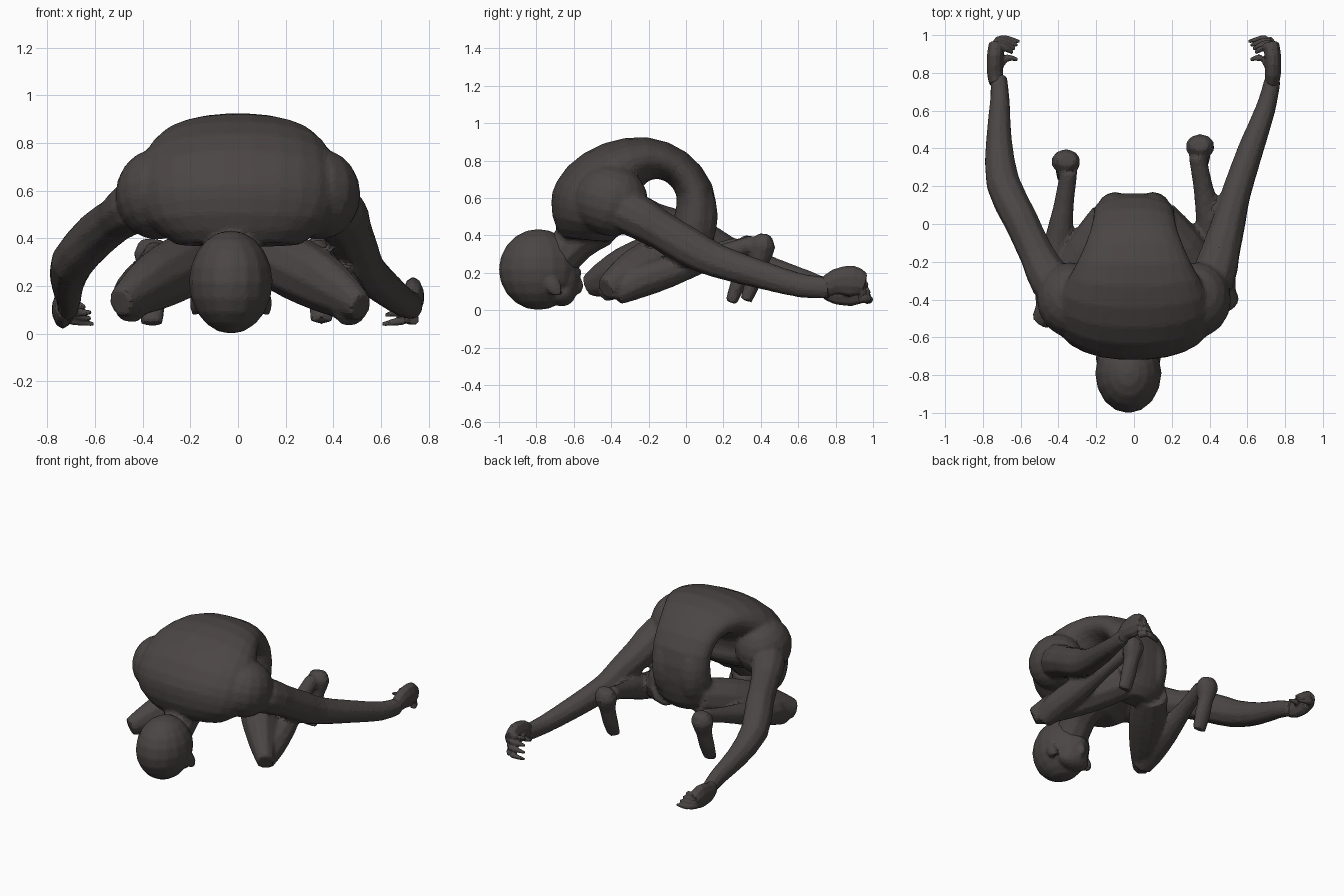
import bpy, bmesh, math
from mathutils import Vector, Matrix

cube = bpy.data.objects.get("Cube")
if cube:
    bpy.data.objects.remove(cube)

skin = bpy.data.materials.new("dark_grey_brown")
skin.use_nodes = True
skin.diffuse_color = (0.07, 0.061, 0.059, 1)
skin.node_tree.nodes["Principled BSDF"].inputs["Base Color"].default_value = skin.diffuse_color


def finish(name, bm, voxel):
    """Fuse overlapping volumes into one low-poly skin."""
    bmesh.ops.recalc_face_normals(bm, faces=bm.faces)
    mesh = bpy.data.meshes.new(name)
    bm.to_mesh(mesh)
    bm.free()
    mesh.materials.append(skin)
    obj = bpy.data.objects.new(name, mesh)
    bpy.context.collection.objects.link(obj)
    remesh = obj.modifiers.new("Fuse", 'REMESH')
    remesh.mode = 'VOXEL'
    remesh.voxel_size = voxel
    blend = obj.modifiers.new("Blend", 'SMOOTH')
    blend.factor = 0.5
    blend.iterations = 4
    facet = obj.modifiers.new("Facet", 'DECIMATE')
    facet.ratio = 0.2


def spline(pts, steps):
    """Catmull-Rom resampling of tuples."""
    vs = [Vector(p) for p in pts]
    vs = [vs[0] * 2 - vs[1]] + vs + [vs[-1] * 2 - vs[-2]]
    out = []
    for i in range(1, len(vs) - 2):
        a, b, c, d = vs[i - 1:i + 3]
        for k in range(steps):
            t = k / steps
            out.append((b * 2 + (c - a) * t + (a * 2 - b * 5 + c * 4 - d) * t * t
                        + (b * 3 - a - c * 3 + d) * t ** 3) / 2)
    return out + [vs[-2]]


def loft(bm, pts, sides=10, steps=2, power=1.0):
    """Skin rings along a path of (x, y, z, side radius, depth radius)."""
    path = spline([p if len(p) == 5 else (*p, p[3]) for p in pts], steps)
    rings = []
    for i, p in enumerate(path):
        ahead, behind = path[min(i + 1, len(path) - 1)], path[max(i - 1, 0)]
        tangent = (Vector(ahead[:3]) - Vector(behind[:3])).normalized()
        ref = Vector((1, 0, 0)) if abs(tangent.x) < 0.85 else Vector((0, 0, 1))
        side = (ref - tangent * ref.dot(tangent)).normalized()
        depth = tangent.cross(side)
        ring = []
        for k in range(sides):
            a = math.tau * (k + 0.5) / sides
            u, v = (math.copysign(abs(w) ** power, w) for w in (math.cos(a), math.sin(a)))
            ring.append(bm.verts.new(Vector(p[:3]) + side * u * p[3] + depth * v * p[4]))
        rings.append(ring)
    for r, s in zip(rings, rings[1:]):
        for k in range(sides):
            n = (k + 1) % sides
            bm.faces.new((r[k], r[n], s[n], s[k]))
    bm.faces.new(rings[0])
    bm.faces.new(rings[-1])


def ball(bm, loc, radii, tilt=0):
    mat = Matrix.Translation(loc) @ Matrix.Rotation(tilt, 4, 'X') @ Matrix.Diagonal((*radii, 1))
    bmesh.ops.create_uvsphere(bm, u_segments=16, v_segments=10, radius=1, matrix=mat)


SIDES = ((1, "left"), (-1, "right"))

# Curled torso, from pelvis over the back to the chest
body = bmesh.new()
loft(body, [
    (0, 0.0, 0.24, 0.1, 0.08), (0, 0.01, 0.32, 0.19, 0.12), (0, 0.05, 0.48, 0.215, 0.115),
    (0, 0.045, 0.64, 0.215, 0.1), (0, -0.05, 0.765, 0.235, 0.095), (0, -0.2, 0.81, 0.3, 0.115),
    (0, -0.35, 0.755, 0.38, 0.165), (0, -0.45, 0.65, 0.42, 0.22), (0, -0.49, 0.55, 0.42, 0.24),
    (0, -0.52, 0.46, 0.38, 0.2), (0, -0.53, 0.375, 0.26, 0.13)], sides=24, power=0.9)
for s, label in SIDES:
    ball(body, (s * 0.1, 0.065, 0.5), (0.1, 0.105, 0.2))
    ball(body, (s * 0.34, -0.4, 0.585), (0.175, 0.2, 0.19), -0.3)
loft(body, [(-0.02, -0.5, 0.46, 0.15), (-0.02, -0.59, 0.37, 0.115), (-0.03, -0.7, 0.26, 0.12)])

# Arms stretched back along the ground
loft(body, [
    (0.34, -0.4, 0.56, 0.1), (0.42, -0.28, 0.51, 0.12), (0.46, -0.14, 0.43, 0.105),
    (0.505, 0.02, 0.335, 0.09, 0.105), (0.54, 0.16, 0.265, 0.08, 0.092),
    (0.62, 0.4, 0.19, 0.07, 0.077), (0.7, 0.62, 0.13, 0.054, 0.066), (0.735, 0.77, 0.12, 0.044, 0.06)])
loft(body, [
    (-0.34, -0.4, 0.57, 0.1), (-0.44, -0.3, 0.53, 0.115), (-0.51, -0.17, 0.48, 0.095),
    (-0.6, 0.02, 0.41, 0.092, 0.105), (-0.695, 0.22, 0.3, 0.092, 0.095),
    (-0.715, 0.45, 0.21, 0.07, 0.077), (-0.71, 0.65, 0.15, 0.054, 0.063),
    (-0.715, 0.78, 0.1, 0.044, 0.053)])

# Folded legs, each with its own knee and ankle position
for s, knee, ankle in ((1, Vector((0.475, -0.38, 0.11)), Vector((0.335, 0.36, 0.355))),
                       (-1, Vector((-0.455, -0.46, 0.125)), Vector((-0.345, 0.28, 0.345)))):
    hip = Vector((s * 0.12, 0.03, 0.33))
    rise = Vector((0, 0, 0.03))
    loft(body, [
        (*hip, 0.115, 0.125), (*(hip.lerp(knee, 0.35) + rise * 0.7), 0.125, 0.14),
        (*(hip.lerp(knee, 0.7) + rise), 0.105, 0.13),
        (*(hip.lerp(knee, 0.94) + rise), 0.08, 0.1), (*(hip.lerp(knee, 1.12) + rise), 0.055, 0.065)])
    loft(body, [
        (*(knee - rise), 0.062), (*knee.lerp(ankle, 0.15), 0.09),
        (*knee.lerp(ankle, 0.4), 0.085), (*knee.lerp(ankle, 0.75), 0.055), (*ankle, 0.048)])
    # Foot hanging from the heel, toes near the ground
    loft(body, [
        (*(ankle + Vector((s * 0.01, 0.06, 0.05))), 0.05, 0.035),
        (*(ankle + Vector((s * 0.015, 0.05, -0.01))), 0.08, 0.07),
        (*(ankle + Vector((s * 0.015, 0.03, -0.1))), 0.053, 0.053),
        (*(ankle + Vector((s * 0.015, 0, -0.2))), 0.058, 0.043),
        (*(ankle + Vector((s * 0.015, -0.04, -0.305))), 0.048, 0.033)])
finish("body", body, 0.014)

# Head tucked under the chest, face turned down and back
head = bmesh.new()
ball(head, (-0.03, -0.79, 0.217), (0.176, 0.212, 0.217))
ball(head, (-0.03, -0.66, 0.19), (0.11, 0.09, 0.14), 0.2)
ball(head, (-0.03, -0.665, 0.085), (0.12, 0.075, 0.065))
ball(head, (-0.03, -0.58, 0.13), (0.027, 0.032, 0.047))
ball(head, (-0.03, -0.585, 0.2), (0.05, 0.027, 0.027))
for s, label in SIDES:
    ball(head, (-0.03 + s * 0.15, -0.71, 0.13), (0.022, 0.04, 0.065), 0.6)
finish("head", head, 0.012)

# Hands with fingers hooked inward
for s, label in SIDES:
    lift = 0.05 if s > 0 else 0
    hand = bmesh.new()
    loft(hand, [
        (s * 0.73, 0.74, 0.115, 0.036, 0.05), (s * 0.735, 0.8, 0.1 + lift, 0.045, 0.07),
        (s * 0.735, 0.89, 0.105 + lift, 0.045, 0.085), (s * 0.725, 0.95, 0.09 + lift, 0.045, 0.06)])
    for i in range(4):
        z = 0.06 + i * (0.023 + lift * 0.3)
        loft(hand, [
            (s * 0.74, 0.93, z, 0.025), (s * 0.715, 0.975 - i * 0.01, z, 0.023),
            (s * 0.67, 0.98 - i * 0.018, z - 0.008, 0.018),
            (s * (0.605 + i * 0.012), 0.965 - i * 0.02, z - 0.02, 0.009)], sides=8)
    loft(hand, [
        (s * 0.72, 0.84, 0.1 + lift, 0.028), (s * 0.67, 0.88, 0.09 + lift, 0.02),
        (s * 0.615, 0.87, 0.09 + lift, 0.009)], sides=8)
    finish(label + "_hand", hand, 0.006)
